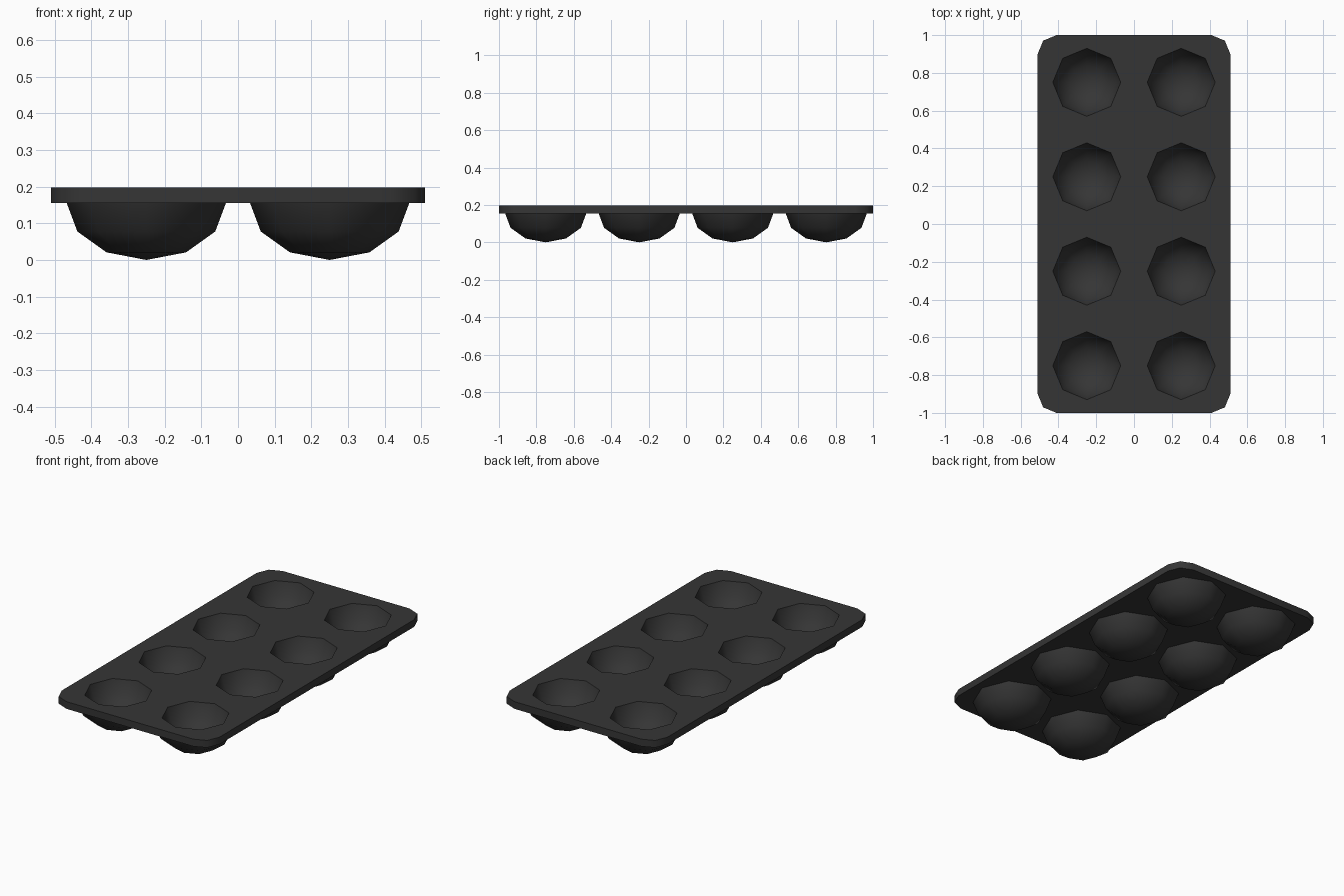
import bpy, bmesh, math

if "Cube" in bpy.data.objects:
    bpy.data.objects.remove(bpy.data.objects["Cube"])

mat = bpy.data.materials.new("dark_grey")
mat.diffuse_color = (0.036, 0.036, 0.036, 1)
mat.use_nodes = True
mat.node_tree.nodes["Principled BSDF"].inputs["Base Color"].default_value = mat.diffuse_color

TOP, BOT = 0.197, 0.155
CENTRES = [(sx * 0.25, -0.75 + 0.5 * j) for sx in (-1, 1) for j in range(4)]
bm = bmesh.new()


def loop_edges(verts):
    n = len(verts)
    return [bm.edges.get((verts[i], verts[(i + 1) % n])) or
            bm.edges.new((verts[i], verts[(i + 1) % n])) for i in range(n)]


def bridge(a, b):
    n = len(a)
    for i in range(n):
        bm.faces.new((a[i], a[(i + 1) % n], b[(i + 1) % n], b[i]))


def outline(z):
    # rectangle with two-segment rounded corners
    vs = []
    for k, (sx, sy) in enumerate([(1, 1), (-1, 1), (-1, -1), (1, -1)]):
        for s in range(3):
            a = math.radians(90 * k + 45 * s)
            vs.append(bm.verts.new((sx * 0.41 + 0.1 * math.cos(a),
                                    sy * 0.9 + 0.1 * math.sin(a), z)))
    return vs


def bowl(cx, cy, radius, z, depth):
    # eight-sided half dome hanging below z; returns its rim
    rings = []
    for t in (0, 30, 60):
        r, h = radius * math.cos(math.radians(t)), depth * math.sin(math.radians(t))
        rings.append([bm.verts.new((cx + r * math.cos(math.pi * i / 4),
                                    cy + r * math.sin(math.pi * i / 4), z - h))
                      for i in range(8)])
    bridge(rings[0], rings[1])
    bridge(rings[1], rings[2])
    tip = bm.verts.new((cx, cy, z - depth))
    for i in range(8):
        bm.faces.new((rings[2][i], rings[2][(i + 1) % 8], tip))
    return rings[0]


# top skin with wells, underside skin with cups
borders = []
for z, radius, depth in ((TOP, 0.18, 0.155), (BOT, 0.217, BOT)):
    border = outline(z)
    edges = loop_edges(border)
    for cx, cy in CENTRES:
        edges += loop_edges(bowl(cx, cy, radius, z, depth))
    bmesh.ops.triangle_fill(bm, use_beauty=True, use_dissolve=False, edges=edges,
                            normal=(0, 0, 1))
    borders.append(border)

# outer rim wall
bridge(borders[1], borders[0])
bmesh.ops.recalc_face_normals(bm, faces=bm.faces)
# top and underside skins are one closed shell
me = bpy.data.meshes.new("tray")
bm.to_mesh(me)
bm.free()
me.materials.append(mat)
tray = bpy.data.objects.new("tray", me)
bpy.context.collection.objects.link(tray)
bpy.context.view_layer.objects.active = tray
tray.select_set(True)
bpy.ops.object.shade_smooth_by_angle(angle=math.radians(50))
